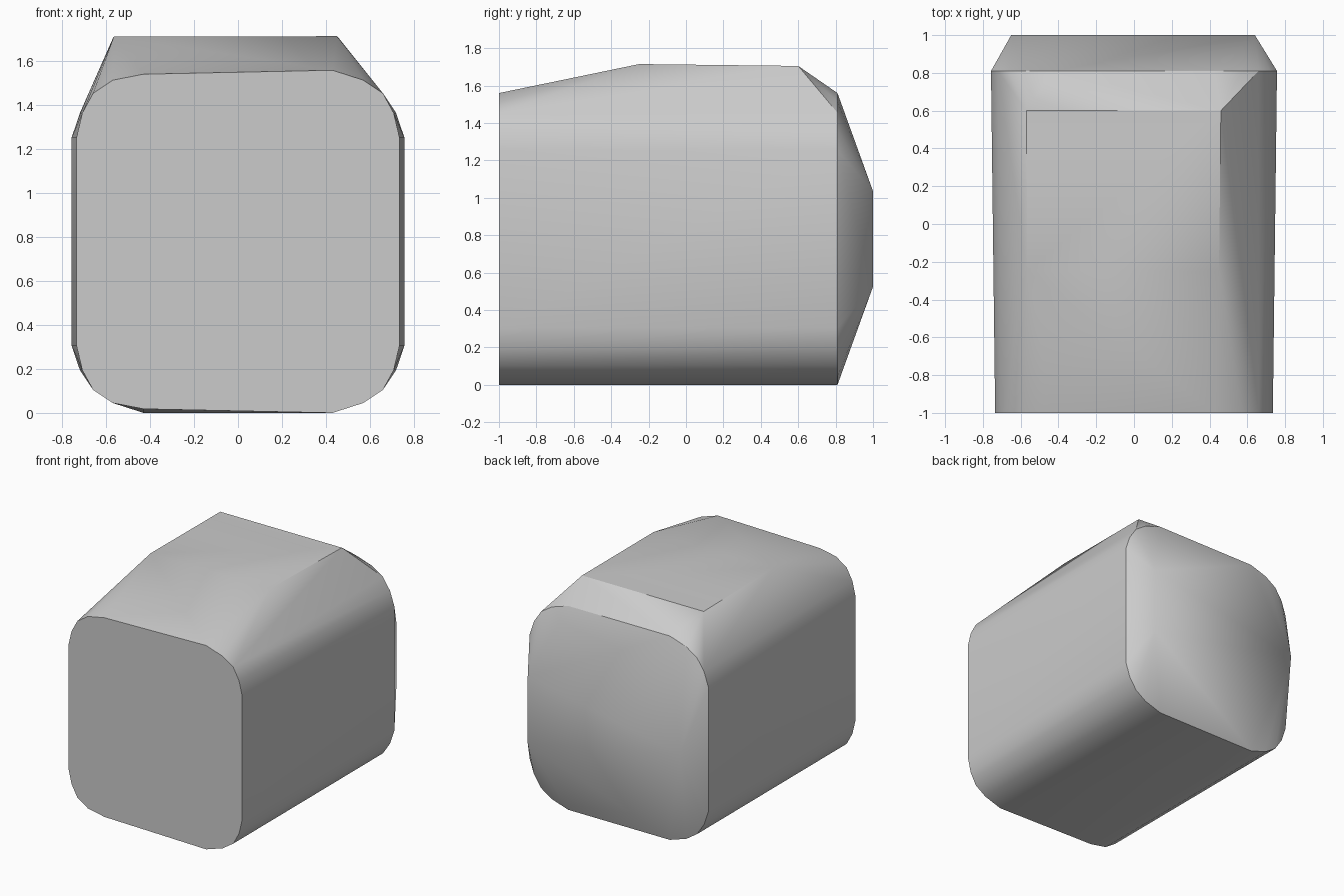
import bpy
import bmesh
import math

cube = bpy.data.objects.get("Cube")
if cube:
    bpy.data.objects.remove(cube, do_unlink=True)

# One rounded corner, mirrored into a closed end ring
CORNER = [(0.43, 0.005), (0.57, 0.05), (0.66, 0.11), (0.72, 0.2), (0.757, 0.31)]
HEIGHT = 1.57


def ring(y, inset, lean):
    points = []
    for i, (x, z) in enumerate(CORNER):
        for side in (-1, 1):
            slant = lean if side < 0 and i == 0 else 0
            across = side * (x - inset * max(0, i - 2))
            points.append((across, y, z + slant))
            points.append((across, y, HEIGHT - z - slant))
    return points


# Flat front end and slightly wider back shoulder
points = ring(-1, 0.011, 0.018) + ring(0.81, 0, 0)

# Raised roof
points += [(-0.565, -0.25, 1.718), (0.45, -0.25, 1.72),
           (-0.57, 0.6, 1.71), (0.46, 0.6, 1.71)]

# Wedge-shaped back end
points += [(0.64, 1, 1.04), (0.64, 1, 0.53), (-0.65, 1, 0.79)]

# Rest on the ground
low = min(p[2] for p in points)
bm = bmesh.new()
for x, y, z in points:
    bm.verts.new((x, y, z - low))
hull = bmesh.ops.convex_hull(bm, input=bm.verts)
loose = [v for v in bm.verts if not v.link_faces]
bmesh.ops.delete(bm, geom=loose, context='VERTS')
bmesh.ops.dissolve_limit(bm, angle_limit=math.radians(0.3),
                         verts=bm.verts, edges=bm.edges)
bmesh.ops.recalc_face_normals(bm, faces=bm.faces)

mesh = bpy.data.meshes.new("rounded_block")
bm.to_mesh(mesh)
bm.free()
block = bpy.data.objects.new("rounded_block", mesh)
bpy.context.collection.objects.link(block)

# Plain grey surface
grey = bpy.data.materials.new("light_grey")
grey.use_nodes = True
colour = (0.6, 0.6, 0.6, 1)
grey.diffuse_color = colour
grey.node_tree.nodes["Principled BSDF"].inputs["Base Color"].default_value = colour
mesh.materials.append(grey)

# Soft sides with crisp end and roof edges
bpy.ops.object.select_all(action='DESELECT')
block.select_set(True)
bpy.context.view_layer.objects.active = block
bpy.ops.object.shade_smooth_by_angle(angle=math.radians(30))
